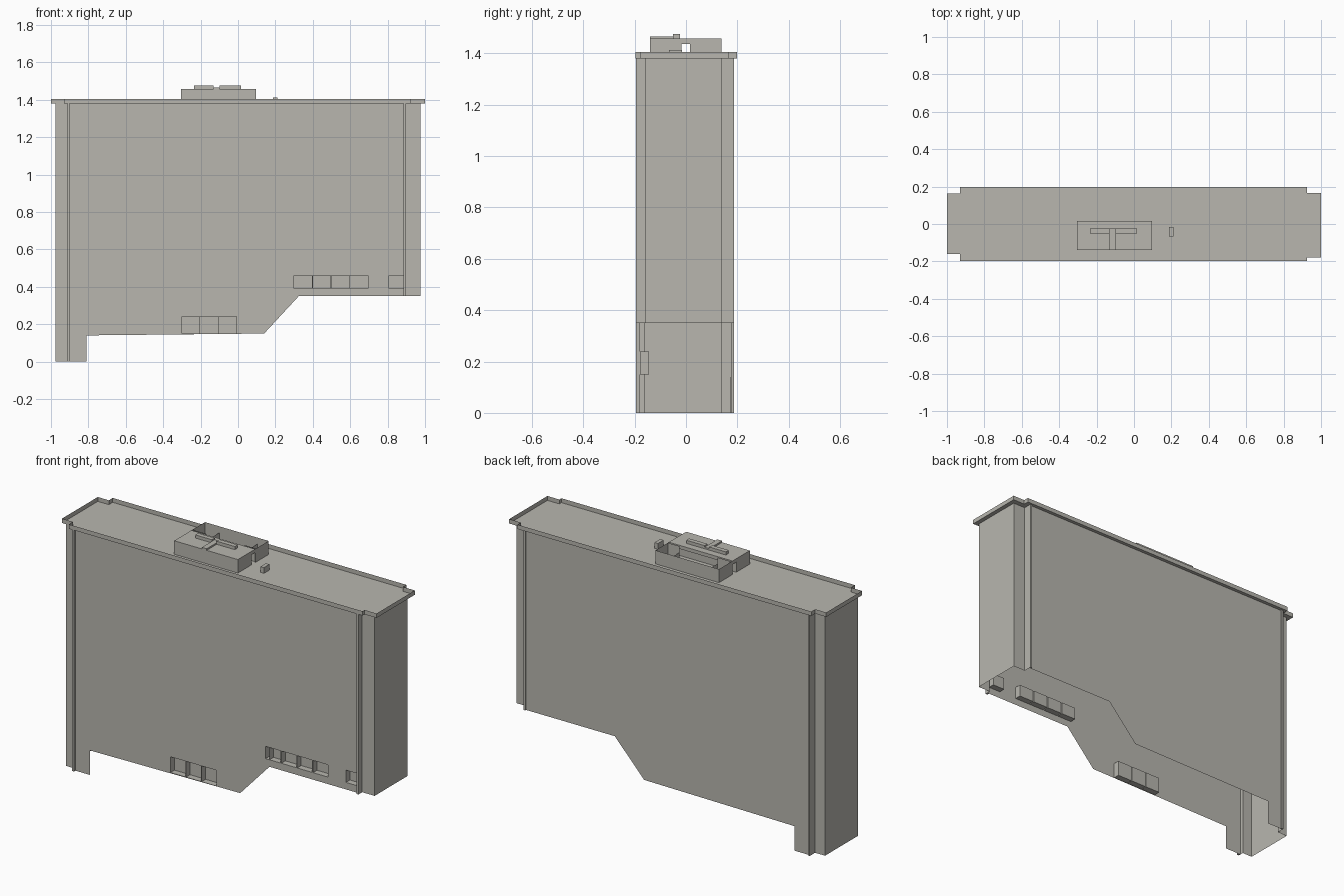
import bpy, bmesh

cube = bpy.data.objects.get("Cube")
if cube:
    bpy.data.objects.remove(cube)

grey = bpy.data.materials.new("warm_grey")
grey.use_nodes = True
COLOUR = (0.48, 0.47, 0.43, 1)
grey.diffuse_color = COLOUR
grey.node_tree.nodes["Principled BSDF"].inputs["Base Color"].default_value = COLOUR


def sheet(name, faces):
    """Thin-skinned object from a list of corner loops."""
    bm = bmesh.new()
    for corners in faces:
        bm.faces.new([bm.verts.new(c) for c in corners])
    bmesh.ops.remove_doubles(bm, verts=bm.verts, dist=0.0005)
    bmesh.ops.recalc_face_normals(bm, faces=bm.faces)
    mesh = bpy.data.meshes.new(name)
    bm.to_mesh(mesh)
    bm.free()
    mesh.materials.append(grey)
    obj = bpy.data.objects.new(name, mesh)
    bpy.context.collection.objects.link(obj)
    return obj


def upright(a, b, z0, z1):
    """Vertical quad between plan points a and b."""
    return [(*a, z0), (*b, z0), (*b, z1), (*a, z1)]


def flat(x0, x1, y0, y1, z):
    return [(x0, y0, z), (x1, y0, z), (x1, y1, z), (x0, y1, z)]


def box(name, x0, x1, y0, y1, z0, z1):
    plan = [(x0, y0), (x1, y0), (x1, y1), (x0, y1)]
    faces = [upright(plan[i - 1], plan[i], z0, z1) for i in range(4)]
    return sheet(name, faces + [flat(x0, x1, y0, y1, z) for z in (z0, z1)])


DECK, RIM = 1.38, 1.405
LEG, RAMP0, RAMP1, HIGH = -0.81, 0.14, 0.325, 0.35
WALL_L, WALL_R, END = -0.9, 0.885, 0.975
FRONT, BACK = -0.18, 0.178
STEP_F, STEP_B = -0.16, 0.138


def bottom(x, mid):
    """Height of the lower wall edge following the sloping ground."""
    if mid < LEG:
        return 0
    if x <= RAMP0:
        return 0.14 + 0.01 * (x - LEG) / (RAMP0 - LEG)
    return min(HIGH, 0.15 + 0.2 * (x - RAMP0) / (RAMP1 - RAMP0))


# Window recesses: left edge, right edge, sill, head
windows = [(0.3 + i * 0.1, 0.395 + i * 0.1, 0.39, 0.46) for i in range(4)]
windows += [(-0.3 + i * 0.098, -0.205 + i * 0.098, 0.15, 0.24) for i in range(3)]
windows.append((0.808, WALL_R, 0.39, 0.46))


def long_wall(y, openings):
    breaks = {WALL_L, LEG, RAMP0, RAMP1, WALL_R}
    for w in openings:
        breaks.update(w[:2])
    xs = sorted(breaks)
    faces = []
    for a, b in zip(xs, xs[1:]):
        mid = (a + b) / 2
        za, zb = bottom(a, mid), bottom(b, mid)
        hole = next((w for w in openings if w[0] < mid < w[1]), None)
        low = [(a, y, za), (b, y, zb)]
        if hole:
            sill, head = hole[2:]
            faces.append(low + [(b, y, sill), (a, y, sill)])
            low = [(a, y, head), (b, y, head)]
            d = y + 0.036
            faces.append(upright((a, d), (b, d), sill, head))
            faces += [upright((x, y), (x, d), sill, head) for x in (a, b)]
            faces += [flat(a, b, y, d, z) for z in (sill, head)]
        faces.append(low + [(b, y, DECK), (a, y, DECK)])
    return faces


# Front and back walls
sheet("front_wall", long_wall(FRONT, windows))
sheet("back_wall", long_wall(BACK, []))
sheet("back_leg_reveal", [upright((LEG, BACK), (LEG, BACK - 0.004), 0, 0.14)])

# Stepped end walls and the fins beside them
for side, x_in, x_out, foot in (("right", WALL_L, -END, 0), ("left", WALL_R, END, HIGH)):
    s = 1 if x_out > 0 else -1
    x_fin = x_in + s * 0.012
    plan = [(x_fin, FRONT), (x_fin, STEP_F), (x_out, STEP_F),
            (x_out, STEP_B), (x_fin, STEP_B), (x_fin, BACK)]
    sheet(side + "_end_wall", [upright(a, b, foot, DECK) for a, b in zip(plan, plan[1:])])
    box("front_fin_" + side, min(x_in, x_fin), max(x_in, x_fin), -0.194, FRONT, foot, DECK)
    box("back_fin_" + side, min(x_in, x_fin), max(x_in, x_fin), BACK, 0.186, foot, DECK)

# Roof deck with notched corners and its thin rim
roof = [(-0.93, -0.197), (0.925, -0.197), (0.925, -0.178), (1, -0.178),
        (1, 0.167), (0.925, 0.167), (0.925, 0.198), (-0.93, 0.198),
        (-0.93, 0.163), (-1, 0.163), (-1, -0.16), (-0.93, -0.16)]
sheet("roof_deck", [[(*p, DECK) for p in roof]])
sheet("roof_rim", [upright(roof[i - 1], roof[i], DECK, RIM) for i in range(len(roof))])

# Rooftop plant room: solid front half, open yard behind
X0, X1, TOP = -0.305, 0.097, 1.457
box("plant_room", X0, X1, -0.14, -0.018, DECK, TOP)
box("plant_room_link", X0, X1, -0.018, 0.016, 1.437, TOP)
yard = [(X0, 0.016), (X0, 0.138), (X1, 0.138), (X1, 0.016)]
sheet("yard_wall", [upright(a, b, DECK, TOP) for a, b in zip(yard, yard[1:])])
for side, a, b in (("right", X0, -0.215), ("left", 0.025, X1)):
    inner = b if side == "right" else a
    sheet("yard_bay_" + side, [upright((a, 0.025), (b, 0.025), DECK, TOP),
                               upright((inner, 0.025), (inner, 0.138), DECK, 1.42)])

# Rooftop ducts and vent
for side, a, b in (("right", -0.235, -0.13), ("left", -0.1, 0.015)):
    box("duct_" + side, a, b, -0.05, -0.024, TOP, 1.475)
box("cross_duct", -0.13, -0.1, -0.14, -0.024, TOP, 1.466)
box("roof_vent", 0.188, 0.21, -0.066, -0.016, DECK, 1.413)
